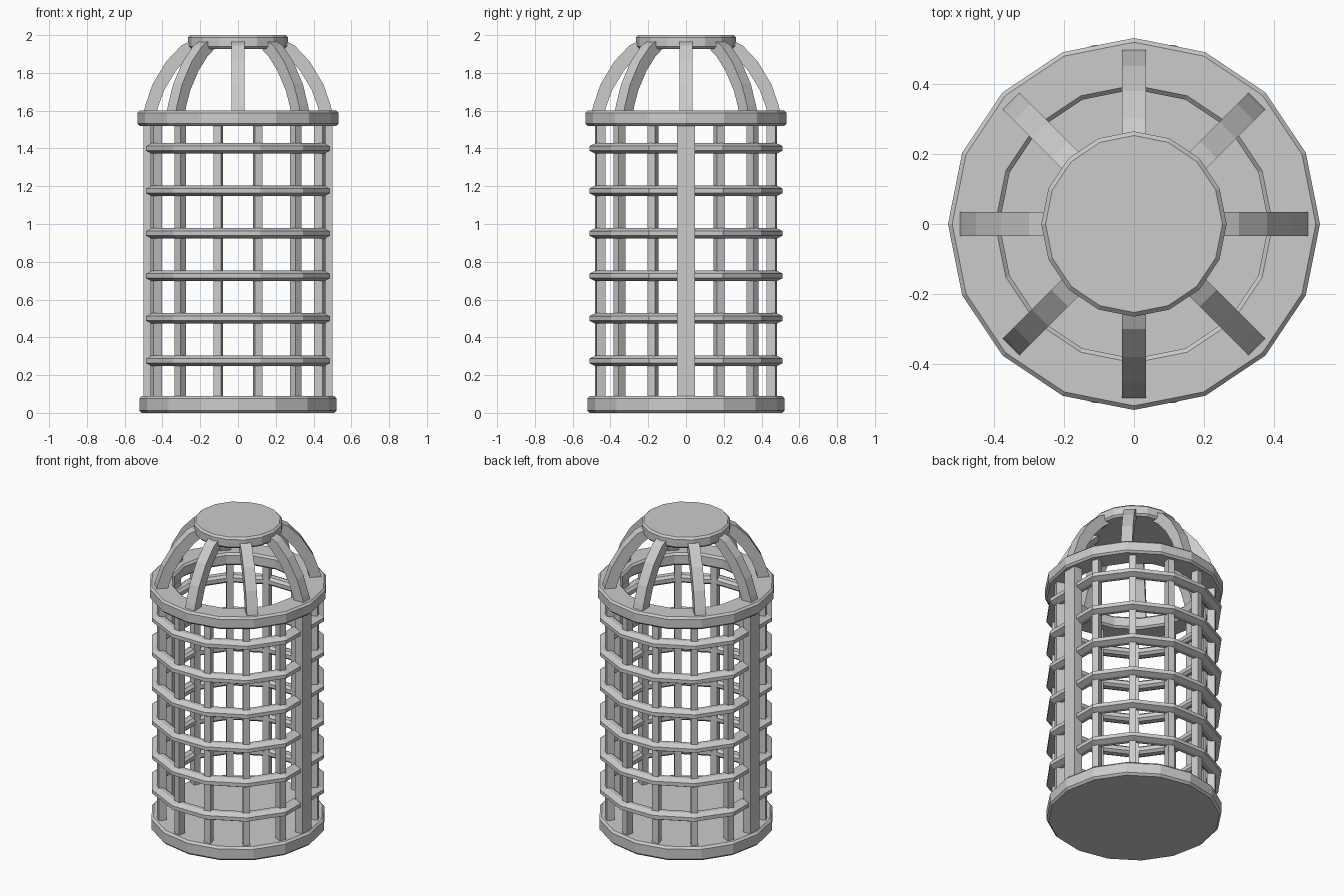
import bpy, bmesh, math
from mathutils import Vector, Matrix

if "Cube" in bpy.data.objects:
    bpy.data.objects.remove(bpy.data.objects["Cube"])


def make(name, bm):
    bmesh.ops.recalc_face_normals(bm, faces=bm.faces)
    me = bpy.data.meshes.new(name)
    bm.to_mesh(me)
    bm.free()
    ob = bpy.data.objects.new(name, me)
    bpy.context.collection.objects.link(ob)
    return ob


def lathe(name, profile, angles, solid=False):
    """Spin an (r, z) profile through the angles; solid = cap both ends."""
    bm = bmesh.new()
    loops = [[bm.verts.new((r * math.cos(a), r * math.sin(a), z)) for a in angles]
             for r, z in profile]
    n = len(angles)
    pairs = list(zip(loops, loops[1:]))
    if solid:
        bm.faces.new(loops[0])
        bm.faces.new(loops[-1])
    else:
        pairs.append((loops[-1], loops[0]))
    for a, b in pairs:
        for i in range(n):
            j = (i + 1) % n
            bm.faces.new((a[i], a[j], b[j], b[i]))
    return make(name, bm)


def box(name, r0, r1, width, z0, z1, angle):
    bm = bmesh.new()
    m = (Matrix.Rotation(angle, 4, 'Z')
         @ Matrix.Translation(((r0 + r1) / 2, 0, (z0 + z1) / 2))
         @ Matrix.Diagonal((r1 - r0, width, z1 - z0, 1)))
    bmesh.ops.create_cube(bm, size=1, matrix=m)
    return make(name, bm)


def disc_profile(r, z0, z1, b):
    return [(r - b, z0), (r, z0 + b), (r, z1 - b), (r - b, z1)]


SIXTEEN = [math.tau * i / 16 for i in range(16)]

# Base, upper ring and cap
lathe("base", disc_profile(0.522, 0, 0.09, 0.013), SIXTEEN, True)
b = 0.012
lathe("upper_ring", disc_profile(0.532, 1.52, 1.60, b)
      + [(0.385 + b, 1.60), (0.385, 1.60 - b), (0.385, 1.52 + b), (0.385 + b, 1.52)], SIXTEEN)
lathe("cap", disc_profile(0.265, 1.927, 2.0, 0.012), SIXTEEN, True)

# Two wide side posts
for i in range(2):
    box("side_post", 0.445, 0.50, 0.095, 0.05, 1.56, math.pi * i)

# Thin bars of the cage
quarter = [22, 49, 77]
half = quarter + [180 - d for d in reversed(quarter)]
bar_angles = [math.radians(d + o) for o in (0, 180) for d in half]
for a in bar_angles:
    box("cage_bar", 0.442, 0.49, 0.042, 0.05, 1.56, a)

# Six hoops with bevelled section, cornered at the bars
section = [(0.525, -0.012), (0.525, 0.012), (0.492, 0.028),
           (0.462, 0.026), (0.445, 0.012), (0.445, -0.012),
           (0.462, -0.026), (0.492, -0.028)]
for k in range(6):
    z = 0.275 + 0.225 * k
    lathe("cage_hoop", [(r, z + h) for r, h in section], bar_angles)

# Eight curved dome ribs
outer = [(0.505, 1.57), (0.49, 1.63), (0.452, 1.74), (0.38, 1.86), (0.30, 1.945), (0.22, 1.985)]
inner = [(0.435, 1.57), (0.42, 1.63), (0.39, 1.71), (0.33, 1.81), (0.265, 1.885), (0.20, 1.935)]
for k in range(8):
    bm = bmesh.new()
    rot = Matrix.Rotation(math.tau * k / 8, 3, 'Z')
    rows = [[bm.verts.new(rot @ Vector(p)) for p in
             ((o[0], -0.034, o[1]), (o[0], 0.034, o[1]),
              (i[0], 0.034, i[1]), (i[0], -0.034, i[1]))]
            for o, i in zip(outer, inner)]
    for a, c in zip(rows, rows[1:]):
        for i in range(4):
            j = (i + 1) % 4
            bm.faces.new((a[i], a[j], c[j], c[i]))
    bm.faces.new(rows[0])
    bm.faces.new(rows[-1])
    make("dome_rib", bm)
